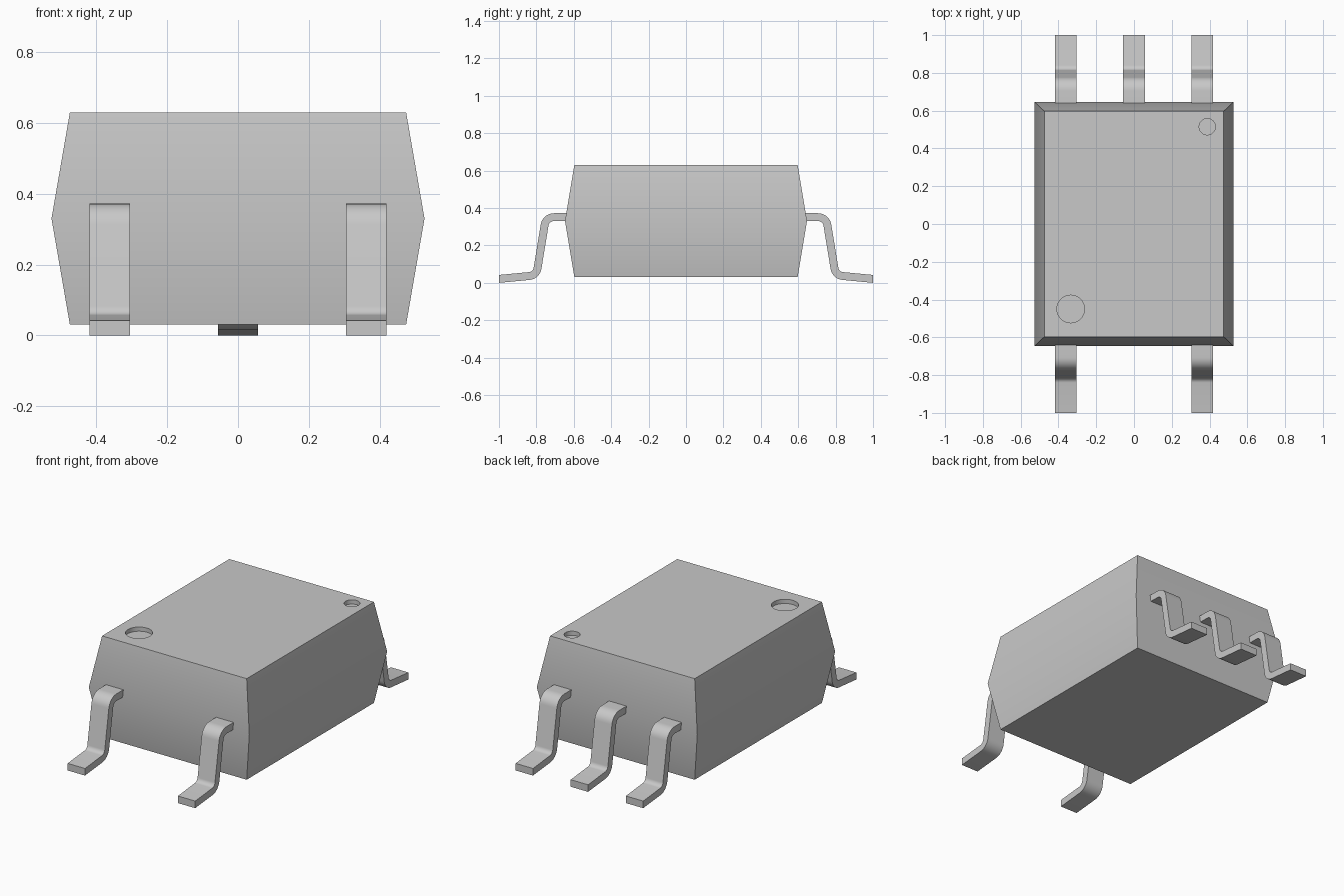
import bpy, bmesh, math
from mathutils import Vector

if "Cube" in bpy.data.objects:
    bpy.data.objects.remove(bpy.data.objects["Cube"])

grey = bpy.data.materials.new("light grey")
grey.use_nodes = True
colour = (0.58, 0.58, 0.58, 1)
grey.diffuse_color = colour
grey.node_tree.nodes["Principled BSDF"].inputs["Base Color"].default_value = colour


def finish(bm, name):
    """Turn a bmesh into a linked object with the grey material."""
    bmesh.ops.recalc_face_normals(bm, faces=bm.faces)
    mesh = bpy.data.meshes.new(name)
    bm.to_mesh(mesh)
    bm.free()
    mesh.materials.append(grey)
    obj = bpy.data.objects.new(name, mesh)
    bpy.context.collection.objects.link(obj)
    return obj


def smooth(obj):
    obj.data.shade_smooth()
    obj.data.set_sharp_from_angle(angle=math.radians(30))


# Package body: three stacked rectangles, widest at the middle
bm = bmesh.new()
rings = []
for z, hx, hy in [(0.03, 0.475, 0.597), (0.33, 0.527, 0.647), (0.63, 0.475, 0.597)]:
    rings.append([bm.verts.new((sx * hx, sy * hy, z))
                  for sx, sy in [(-1, -1), (1, -1), (1, 1), (-1, 1)]])
for low, high in zip(rings, rings[1:]):
    for i in range(4):
        j = (i + 1) % 4
        bm.faces.new((low[i], low[j], high[j], high[i]))
bm.faces.new(rings[0])
bm.faces.new(rings[-1])
body = finish(bm, "package_body")

# Round recesses in the top face
for name, x, y, radius in [("large_recess", -0.335, -0.45, 0.073),
                           ("small_recess", 0.388, 0.515, 0.043)]:
    bm = bmesh.new()
    bmesh.ops.create_cone(bm, cap_ends=True, segments=48, radius1=radius,
                          radius2=radius, depth=0.05)
    bmesh.ops.translate(bm, verts=bm.verts, vec=(x, y, 0.63))
    cutter = finish(bm, name + "_cutter")
    cutter.hide_render = True
    cut = body.modifiers.new(name, "BOOLEAN")
    cut.operation = "DIFFERENCE"
    cut.solver = "EXACT"
    cut.object = cutter
    bpy.context.view_layer.objects.active = body
    bpy.ops.object.modifier_apply(modifier=name)
    bpy.data.objects.remove(cutter)
smooth(body)


def rounded_path(points, radius, steps=8):
    """Centre line with filleted corners, as (point, normal) pairs."""
    pts = [Vector(p) for p in points]
    dirs = [(b - a).normalized() for a, b in zip(pts, pts[1:])]
    path = [(pts[0], Vector((0, 1)))]
    for corner, d0, d1 in zip(pts[1:], dirs, dirs[1:]):
        a0, a1 = (math.atan2(d.y, d.x) for d in (d0, d1))
        turn = a1 - a0
        side = math.copysign(1, turn)
        start = corner - d0 * radius * math.tan(abs(turn) / 2)
        centre = start + Vector((-d0.y, d0.x)) * radius * side
        for i in range(steps + 1):
            a = a0 + turn * i / steps
            n = Vector((-math.sin(a), math.cos(a)))
            path.append((centre - n * radius * side, n))
    path.append((pts[-1], Vector((0, 1))))
    return path


LEAD = rounded_path([(0.63, 0.351), (0.749, 0.351), (0.80, 0.04), (1, 0.021)], 0.05)


def lead(name, x, side, half_width=0.057, half_thick=0.021):
    """Bent flat strip: the profile extruded across its width."""
    bm = bmesh.new()
    sections = []
    for p, n in LEAD:
        ring = []
        for w, t in [(-1, -1), (1, -1), (1, 1), (-1, 1)]:
            q = p + n * half_thick * t
            ring.append(bm.verts.new((x + w * half_width, side * q.x, q.y)))
        sections.append(ring)
    for a, b in zip(sections, sections[1:]):
        for i in range(4):
            j = (i + 1) % 4
            bm.faces.new((a[i], a[j], b[j], b[i]))
    bm.faces.new(sections[0])
    bm.faces.new(sections[-1])
    smooth(finish(bm, name))


# Two leads at the front, three at the back
for label, x in [("right", -0.362), ("left", 0.362)]:
    lead("front_lead_" + label, x, -1)
for label, x in [("right", -0.362), ("middle", 0), ("left", 0.362)]:
    lead("back_lead_" + label, x, 1)
